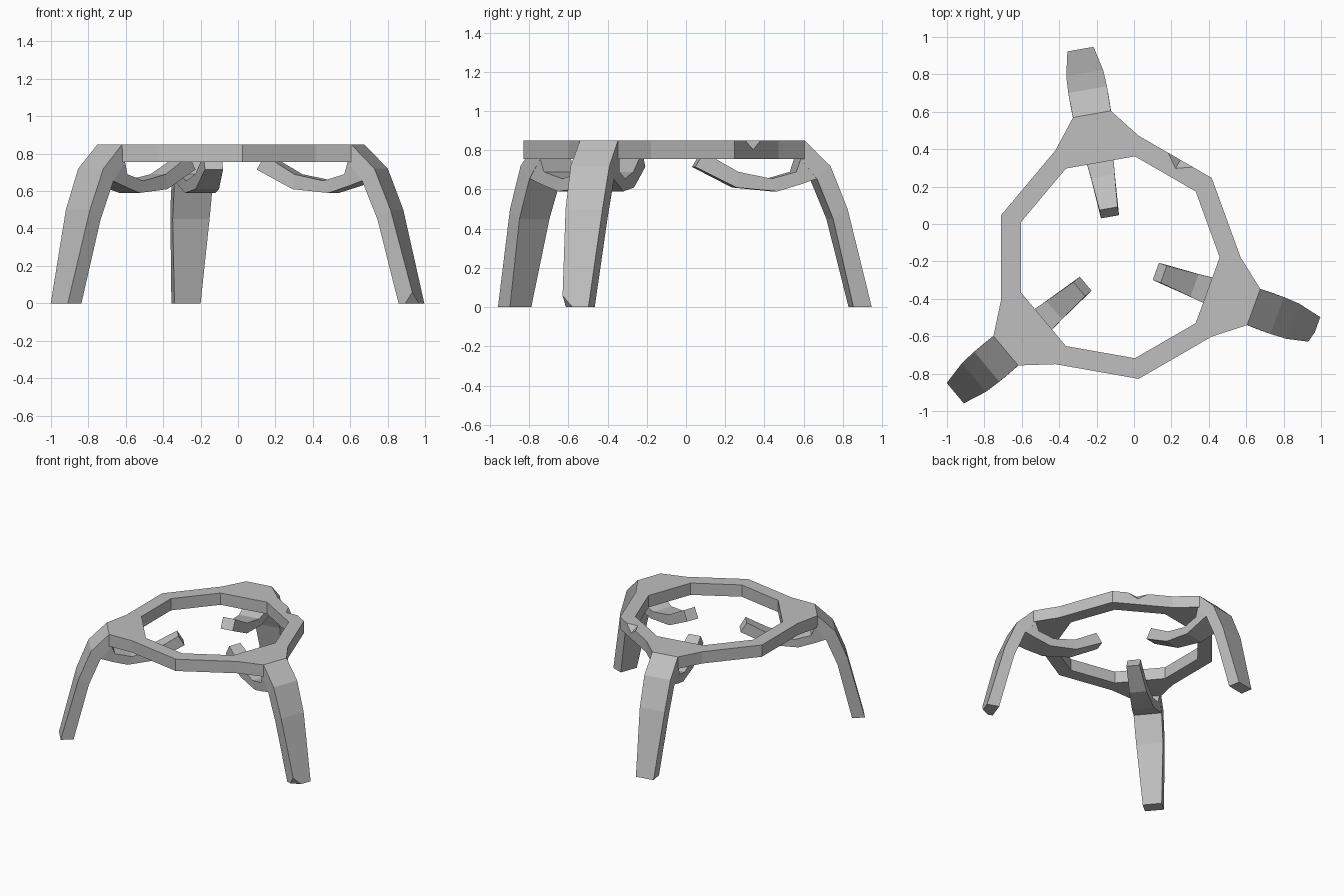
import bpy, bmesh
from math import radians, sin, cos
from mathutils import Vector, Matrix

cube = bpy.data.objects.get("Cube")
if cube:
    bpy.data.objects.remove(cube)

CENTRE = Vector((-0.09, -0.178, 0))
ARMS = {"back": 100, "front_right": 220, "left": -20}

grey = bpy.data.materials.new("plain grey")
grey.use_nodes = True
colour = (0.52, 0.52, 0.52, 1)
grey.diffuse_color = colour
grey.node_tree.nodes["Principled BSDF"].inputs["Base Color"].default_value = colour


def finish(bm, name):
    bmesh.ops.recalc_face_normals(bm, faces=bm.faces)
    mesh = bpy.data.meshes.new(name)
    bm.to_mesh(mesh)
    bm.free()
    mesh.materials.append(grey)
    obj = bpy.data.objects.new(name, mesh)
    bpy.context.collection.objects.link(obj)
    return obj


def place(angle, r, t, z):
    """Point at radius r, sideways offset t and height z on an arm."""
    a = radians(angle)
    return CENTRE + Vector((r * cos(a) - t * sin(a), r * sin(a) + t * cos(a), z))


def loft(name, angle, stations):
    """Bent bar through stations of (outer r, z), (inner r, z), half width."""
    bm = bmesh.new()
    rings = []
    for (ro, zo), (ri, zi), w in stations:
        pts = [(ro, -w, zo), (ro, w, zo), (ri, w, zi), (ri, -w, zi)]
        rings.append([bm.verts.new(place(angle, *p)) for p in pts])
    for a, b in zip(rings, rings[1:]):
        for i in range(4):
            j = (i + 1) % 4
            bm.faces.new((a[i], a[j], b[j], b[i]))
    bm.faces.new(rings[0])
    bm.faces.new(rings[-1])
    return finish(bm, name)


def chip(obj, loc, size, turn):
    """Knock a small faceted notch out of an edge."""
    bm = bmesh.new()
    bmesh.ops.create_uvsphere(bm, u_segments=4, v_segments=2, radius=1)
    bm.transform(Matrix.Translation(loc) @ Matrix.Rotation(radians(turn), 4, 'Z')
                 @ Matrix.Diagonal((*size, 1)))
    cutter = finish(bm, "chip_cutter")
    cutter.hide_render = True
    mod = obj.modifiers.new("chip", 'BOOLEAN')
    mod.operation = 'DIFFERENCE'
    mod.solver = 'EXACT'
    mod.object = cutter
    bpy.context.view_layer.objects.active = obj
    bpy.ops.object.modifier_apply(modifier=mod.name)
    bpy.data.objects.remove(cutter)


# Nine-sided ring, with a hub drawn out at every third side
bm = bmesh.new()
inner = [bm.verts.new(place(40 * i, 0.548, 0, 0.85)) for i in range(9)]
outer = [bm.verts.new(place(40 * i, 0.66, 0, 0.85)) for i in range(9)]
for i in range(9):
    j = (i + 1) % 9
    hub = []
    if i % 3 == 2:
        hub = [bm.verts.new(place(40 * i + 20, 0.777, t, 0.85)) for t in (-0.103, 0.103)]
    bm.faces.new([inner[i], outer[i], *hub, outer[j], inner[j]])
ext = bmesh.ops.extrude_face_region(bm, geom=bm.faces[:], use_keep_orig=True)
for v in ext["geom"]:
    if isinstance(v, bmesh.types.BMVert):
        v.co.z = 0.755
ring = finish(bm, "top_ring")
chip(ring, (0.25, 0.345, 0.85), (0.08, 0.055, 0.05), -30)

# Legs, and hooks curling inward beneath the ring
leg_shape = [((0.777, 0.85), (0.757, 0.755), 0.103),
             ((0.91, 0.72), (0.84, 0.655), 0.105),
             ((1.0, 0.5), (0.925, 0.45), 0.1),
             ((1.13, 0), (1.035, 0), 0.071)]
hook_shape = [((0.757, 0.755), (0.84, 0.655), 0.103),
              ((0.735, 0.69), (0.76, 0.627), 0.096),
              ((0.61, 0.655), (0.64, 0.59), 0.082),
              ((0.44, 0.69), (0.43, 0.61), 0.064),
              ((0.265, 0.79), (0.22, 0.715), 0.049)]
legs = {}
for side, angle in ARMS.items():
    legs[side] = loft(side + "_leg", angle, leg_shape)
    loft(side + "_hook", angle, hook_shape)

# Worn notches on two of the legs
chip(legs["front_right"], place(220, 0.98, -0.1, 0.59), (0.06, 0.06, 0.07), 220)
chip(legs["left"], place(-20, 1.13, -0.075, 0), (0.06, 0.06, 0.08), -20)
